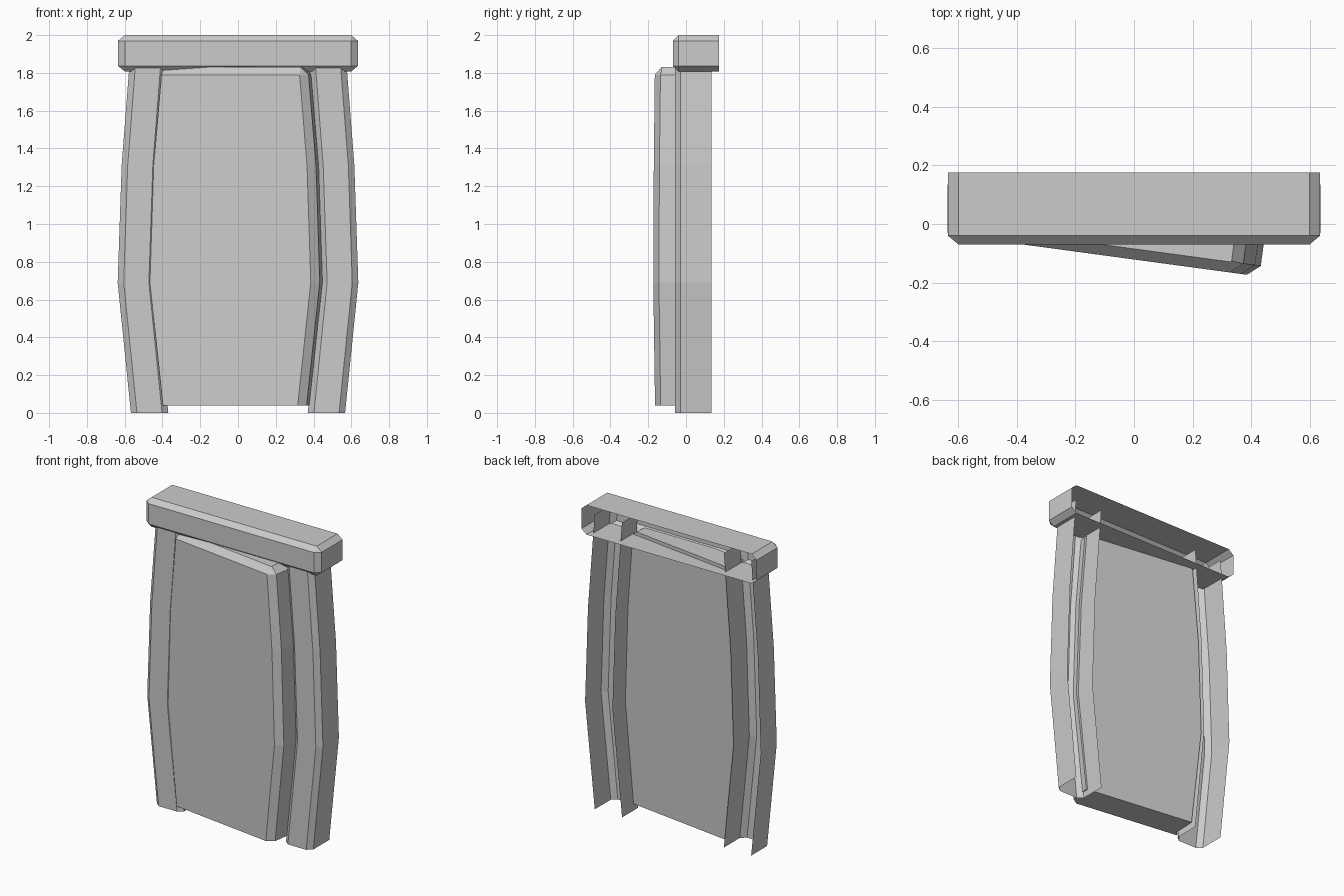
import bpy, bmesh
from math import sin, cos, radians

if "Cube" in bpy.data.objects:
    bpy.data.objects.remove(bpy.data.objects["Cube"])


def finish(name, bm):
    bmesh.ops.recalc_face_normals(bm, faces=bm.faces)
    mesh = bpy.data.meshes.new(name)
    bm.to_mesh(mesh)
    bm.free()
    obj = bpy.data.objects.new(name, mesh)
    bpy.context.collection.objects.link(obj)
    return obj


def loft(bm, rings, closed=False):
    """Skin a stack of cross-sections; closed also caps both ends."""
    rows = [[bm.verts.new(p) for p in ring] for ring in rings]
    n = len(rows[0])
    for a, b in zip(rows, rows[1:]):
        for i in range(n if closed else n - 1):
            j = (i + 1) % n
            bm.faces.new((a[i], a[j], b[j], b[i]))
    if closed:
        bm.faces.new(rows[0][::-1])
        bm.faces.new(rows[-1])


# Lintel: bevelled beam, open at the back
bm = bmesh.new()
bmesh.ops.create_cube(bm, size=1)
bmesh.ops.scale(bm, vec=(1.27 / 1.2, 0.245, 0.193), verts=bm.verts)
bmesh.ops.translate(bm, vec=(0, 0.0525, 1.9035), verts=bm.verts)
edges = [e for e in bm.edges if min(v.co.y for v in e.verts) < 0]
bmesh.ops.bevel(bm, geom=edges, offset=0.03, segments=1, affect='EDGES')
bmesh.ops.scale(bm, vec=(1.2, 1, 1), verts=bm.verts)
back = [f for f in bm.faces if all(v.co.y > 0.174 for v in f.verts)]
bmesh.ops.delete(bm, geom=back, context='FACES')
finish("lintel", bm)

# Door posts: bowed channels, open at back, top and bottom
post_curve = [(0.0, 0.567), (0.69, 0.637), (1.31, 0.616), (1.93, 0.568)]
bm = bmesh.new()
loft(bm, [[(x, 0.135, z), (x, -0.03, z), (x - 0.032, -0.058, z),
           (x - 0.165, -0.058, z), (x - 0.198, -0.03, z), (x - 0.198, 0.135, z)]
          for z, x in post_curve])
posts = finish("door_posts", bm)
posts.modifiers.new("mirror", 'MIRROR').use_axis[0] = True

# Door leaf: slightly ajar, hinged on the left, bevelled on top and free edge
swing, thick, bev = radians(7.7), 0.18, 0.036


def hinge(u, v, z):
    return (-0.46 + u * cos(swing) + v * sin(swing),
            -0.059 - u * sin(swing) + v * cos(swing), z)


leaf_curve = [(0.04, 0.063, 0.783), (0.69, -0.006, 0.853),
              (1.31, 0.014, 0.833), (1.79, 0.055, 0.793)]
rings = [[hinge(l, 0, z), hinge(r, 0, z), hinge(r + 0.043, bev, z),
          hinge(r + 0.043, thick, z), hinge(l + 0.012, thick, z),
          hinge(l + 0.025, bev, z)]
         for z, l, r in leaf_curve]
rings.append([hinge(0.065, bev, 1.83), hinge(0.792, bev, 1.83),
              hinge(0.795, bev + 0.004, 1.83), hinge(0.795, thick, 1.83),
              hinge(0.07, thick, 1.83), hinge(0.08, bev + 0.01, 1.83)])
bm = bmesh.new()
loft(bm, rings, closed=True)
finish("door_leaf", bm)
